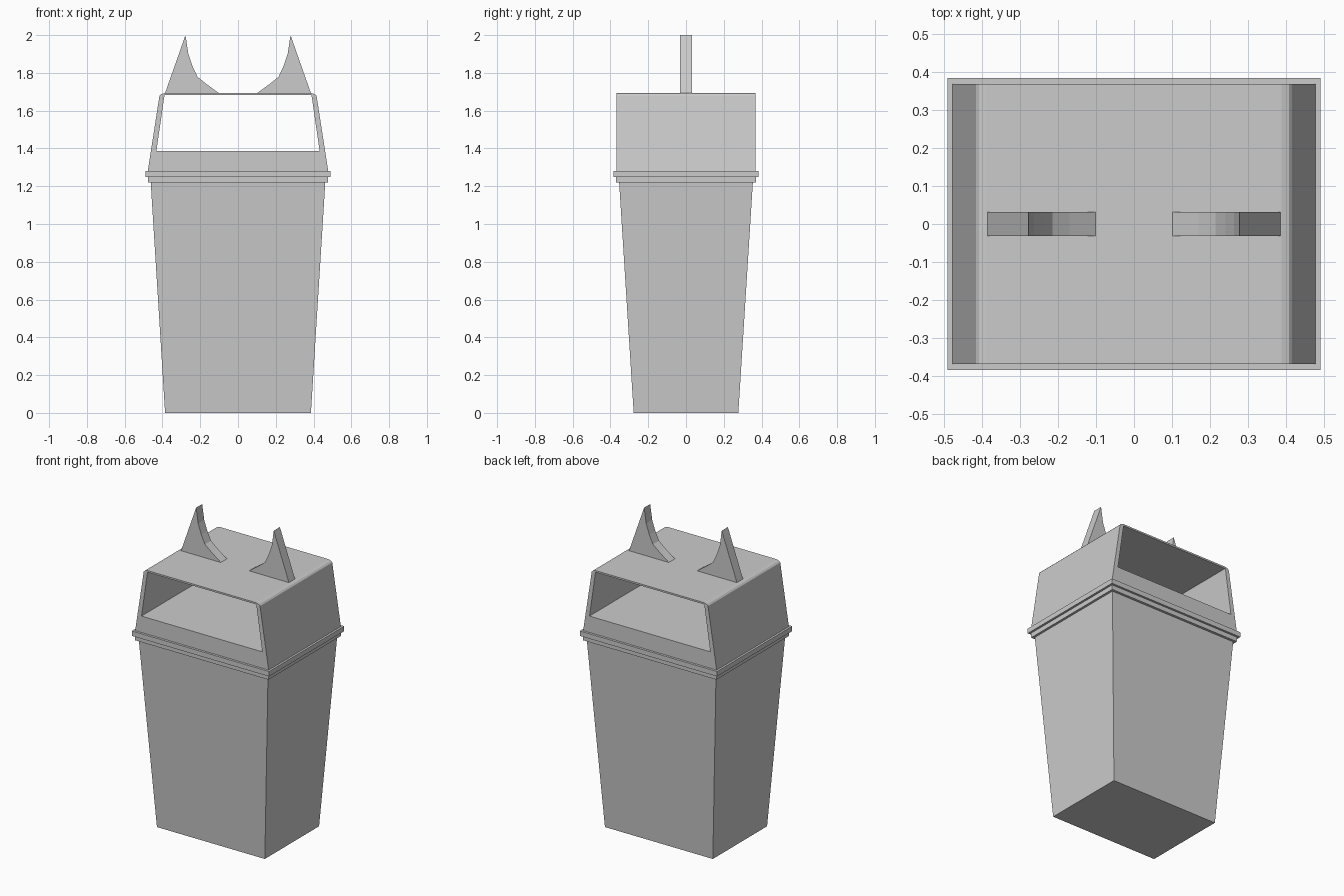
import bpy, bmesh

if "Cube" in bpy.data.objects:
    bpy.data.objects.remove(bpy.data.objects["Cube"])


def finish(name, bm):
    bmesh.ops.recalc_face_normals(bm, faces=bm.faces)
    mesh = bpy.data.meshes.new(name)
    bm.to_mesh(mesh)
    bm.free()
    ob = bpy.data.objects.new(name, mesh)
    bpy.context.collection.objects.link(ob)
    return ob


def tapered_box(name, z0, half0, z1, half1):
    """Box between two centred rectangles given by their half sizes."""
    bm = bmesh.new()
    for v in bmesh.ops.create_cube(bm, size=2)['verts']:
        z, (hx, hy) = (z1, half1) if v.co.z > 0 else (z0, half0)
        v.co = (v.co.x * hx, v.co.y * hy, z)
    return finish(name, bm)


def symmetric(points):
    """Complete a right-hand outline with its mirrored left half."""
    return points + [(-x, z) for x, z in reversed(points)]


def ring_prism(name, outer, inner, depth):
    """Frame between two matching xz outlines, spanning y = -depth..depth."""
    bm = bmesh.new()
    loops = [[bm.verts.new((x, y, z)) for x, z in pts]
             for pts, y in ((outer, -depth), (outer, depth),
                            (inner, depth), (inner, -depth))]
    n = len(outer)
    for a, b in zip(loops, loops[1:] + loops[:1]):
        for i in range(n):
            j = (i + 1) % n
            bm.faces.new((a[i], a[j], b[j], b[i]))
    return finish(name, bm)


def prism(name, pts, depth):
    """Solid xz outline spanning y = -depth..depth."""
    bm = bmesh.new()
    face = bm.faces.new([bm.verts.new((x, -depth, z)) for x, z in pts])
    new = bmesh.ops.extrude_face_region(bm, geom=[face], use_keep_orig=True)['geom']
    for v in new:
        if isinstance(v, bmesh.types.BMVert):
            v.co.y = depth
    return finish(name, bm)


# Bin body and the two-step rim
tapered_box("bin_body", 0, (0.386, 0.277), 1.22, (0.462, 0.354))
tapered_box("lower_rim", 1.219, (0.477, 0.37), 1.25, (0.477, 0.37))
tapered_box("upper_rim", 1.249, (0.491, 0.384), 1.281, (0.491, 0.384))

# Lid with an opening running right through from front to back
lid_outer = symmetric([(0.478, 1.278), (0.416, 1.678), (0.408, 1.687), (0.388, 1.693)])
lid_inner = symmetric([(0.432, 1.387), (0.391, 1.67), (0.39, 1.676), (0.388, 1.682)])
ring_prism("lid", lid_outer, lid_inner, 0.369)

# Pair of curved horns on top of the lid
horn = prism("horns", [(0.387, 1.69), (0.278, 2.0), (0.263, 1.90), (0.241, 1.836),
                       (0.215, 1.78), (0.17, 1.743), (0.097, 1.69)], 0.031)
horn.modifiers.new("mirror", 'MIRROR').use_axis[0] = True
